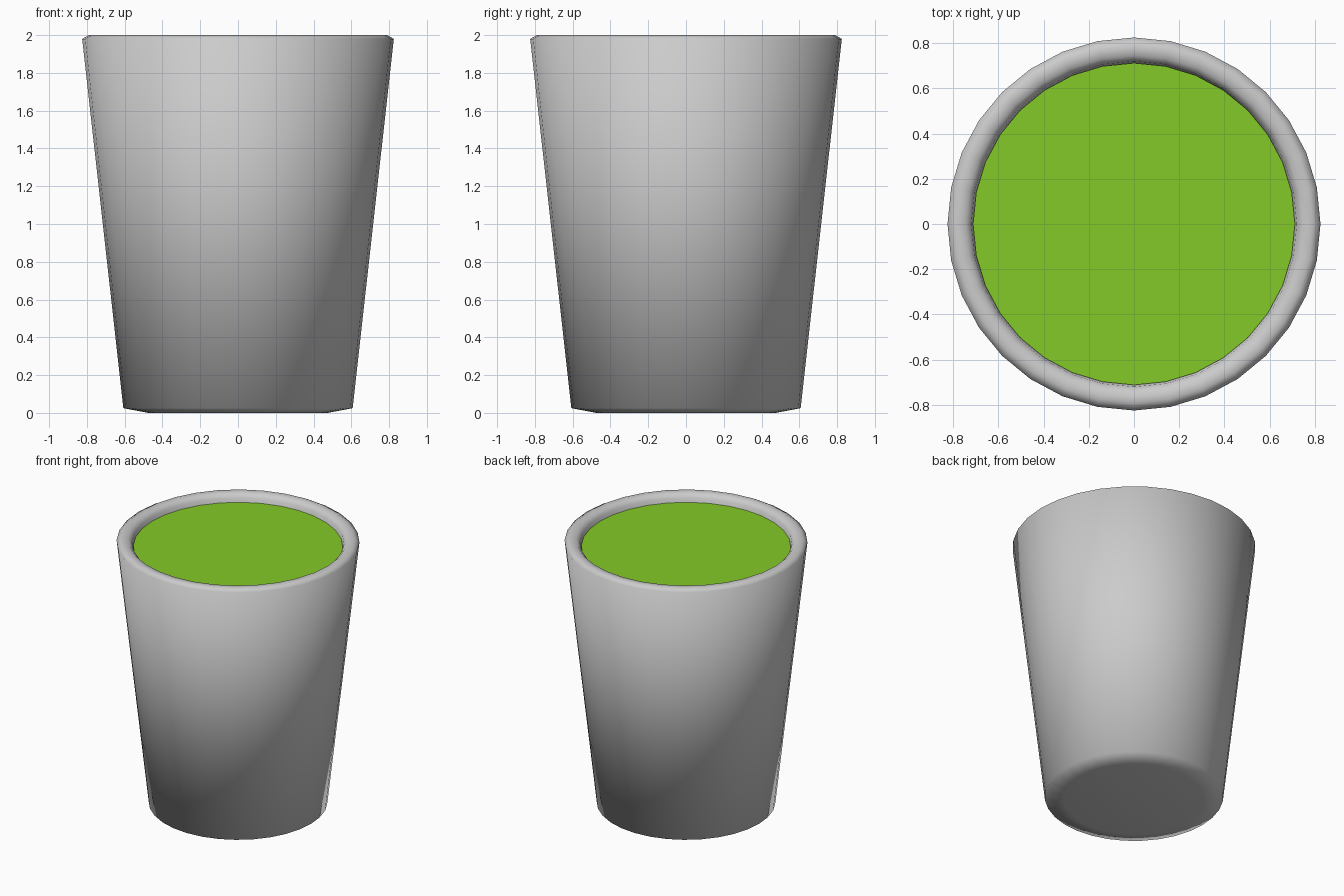
import bpy, bmesh, math

if "Cube" in bpy.data.objects:
    bpy.data.objects.remove(bpy.data.objects["Cube"])

SIDES = 32


def lathe(name, profile, smooth=True):
    """Revolve (radius, z) points around z; radius 0 makes a pole."""
    bm = bmesh.new()
    rings = []
    for r, z in profile:
        if r == 0:
            rings.append([bm.verts.new((0, 0, z))] * SIDES)
        else:
            rings.append([bm.verts.new((r * math.cos(2 * math.pi * i / SIDES),
                                        r * math.sin(2 * math.pi * i / SIDES), z))
                          for i in range(SIDES)])
    for a, b in zip(rings, rings[1:]):
        for i in range(SIDES):
            j = (i + 1) % SIDES
            corners = list(dict.fromkeys((a[i], a[j], b[j], b[i])))
            bm.faces.new(corners).smooth = smooth
    mesh = bpy.data.meshes.new(name)
    bm.to_mesh(mesh)
    bm.free()
    obj = bpy.data.objects.new(name, mesh)
    bpy.context.collection.objects.link(obj)
    return obj


# Tapered cup: base, outer wall, rounded rim, inner wall and floor
lathe("cup", [
    (0, 0), (0.475, 0), (0.607, 0.025), (0.825, 1.98), (0.79, 2.0),
    (0.745, 1.995), (0.72, 1.97), (0.708, 1.90), (0.52, 0.13), (0, 0.12),
])

# Flat drink surface just below the rim
drink = lathe("drink", [(0.712, 1.94), (0, 1.94)], smooth=False)
green = bpy.data.materials.new("green_drink")
green.diffuse_color = (0.23, 0.59, 0.02, 1)
green.use_nodes = True
green.node_tree.nodes["Principled BSDF"].inputs["Base Color"].default_value = green.diffuse_color
drink.data.materials.append(green)
